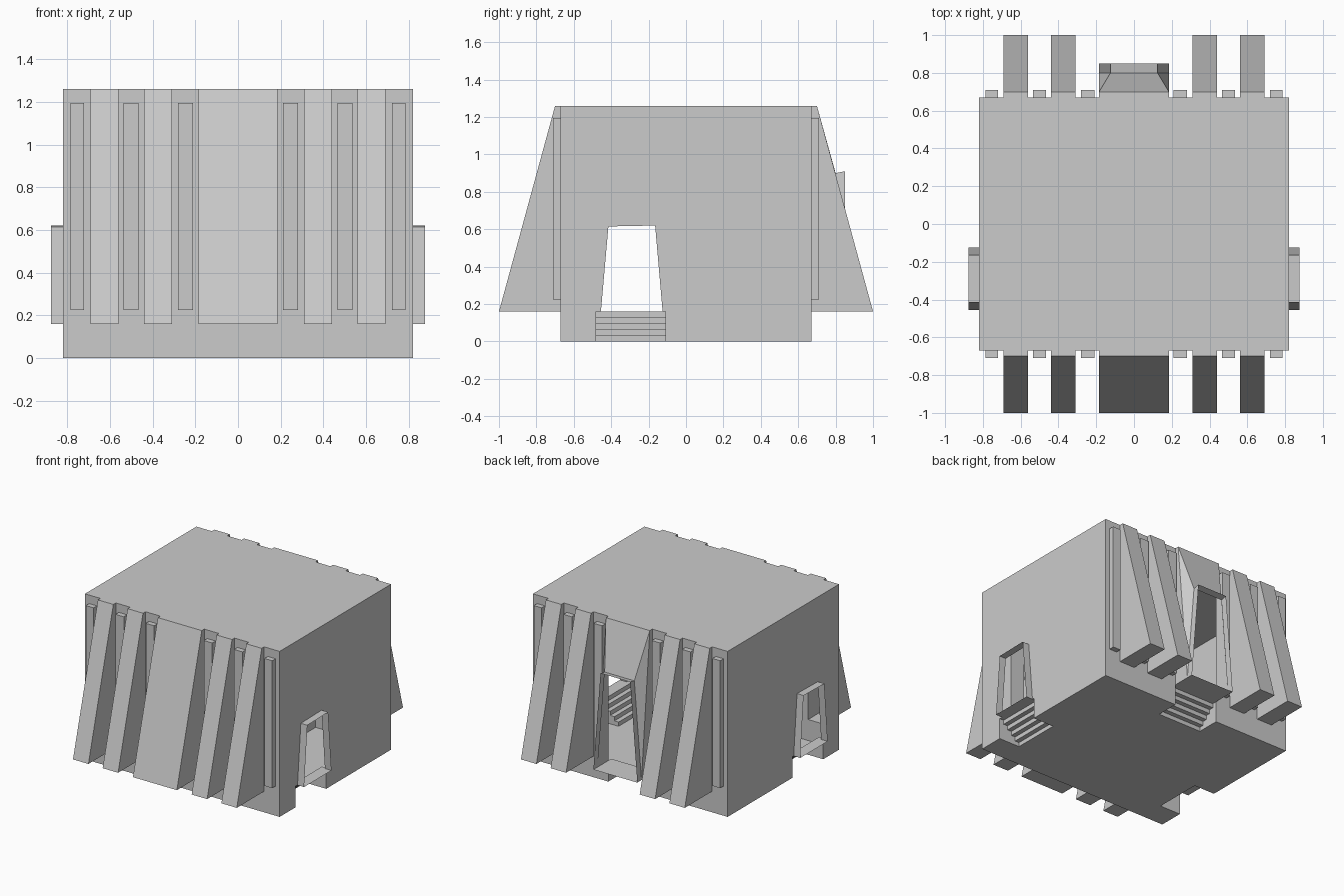
import bpy
import bmesh
from mathutils import Vector

cube = bpy.data.objects.get("Cube")
if cube:
    bpy.data.objects.remove(cube, do_unlink=True)

# Single plain stone colour
stone = bpy.data.materials.new("pale_grey_stone")
stone.use_nodes = True
GREY = (0.6, 0.6, 0.6, 1)
stone.diffuse_color = GREY
stone.node_tree.nodes["Principled BSDF"].inputs["Base Color"].default_value = GREY

# Main dimensions
W, D, H = 0.82, 0.67, 1.26      # half width, half depth, height of the hall
BASE = 0.16                     # plinth height, also the door sills
LIP, FOOT = 0.70, 1.0           # fin reach at roof and at foot
MID = 0.185                     # half width of the central bay
FINS = [(0.31, 0.44), (0.56, 0.69)]
BAYS = [(MID, 0.31), (0.44, 0.56), (0.69, W)]
STRIPS = [(0.21, 0.28), (0.465, 0.535), (0.72, 0.785)]
STEPS, TREAD = 5, 0.035
RUN = STEPS * TREAD
S0, S1 = -0.48, -0.11           # side stair limits along y


def sheet(name, polys, ref, inward=False, mirror=(False, False)):
    """Thin-walled part; faces point away from ref, or towards it."""
    bm = bmesh.new()
    for poly in polys:
        bm.faces.new([bm.verts.new(p) for p in poly])
    bm.normal_update()
    for f in bm.faces:
        away = f.normal.dot(f.calc_center_median() - Vector(ref)) > 0
        if away == inward:
            f.normal_flip()
    bmesh.ops.remove_doubles(bm, verts=bm.verts, dist=0.0005)
    mesh = bpy.data.meshes.new(name)
    bm.to_mesh(mesh)
    bm.free()
    mesh.materials.append(stone)
    obj = bpy.data.objects.new(name, mesh)
    bpy.context.collection.objects.link(obj)
    if any(mirror):
        mod = obj.modifiers.new("Mirror", 'MIRROR')
        mod.use_axis = (mirror[0], mirror[1], False)
    return obj


def panel(x0, x1, y, z0, z1):
    return [(x0, y, z0), (x1, y, z0), (x1, y, z1), (x0, y, z1)]


def loft(a, b):
    """Quads joining two closed outlines."""
    n = len(a)
    return [[a[i], a[(i + 1) % n], b[(i + 1) % n], b[i]] for i in range(n)]


def fin(name, x0, x1, mirror):
    """Sloping buttress, open towards the hall."""
    prof = [(-D, H), (-LIP, H), (-FOOT, BASE), (-D, BASE)]
    a = [(x0, y, z) for y, z in prof]
    b = [(x1, y, z) for y, z in prof]
    sheet(name, [a, b] + loft(a, b)[:3], ((x0 + x1) / 2, -D, 0.6), mirror=mirror)


def stair(name, to_world, a0, a1, mirror):
    """Steps from the sill down into the hall, seen from below outside."""
    prof = []
    for i in range(STEPS):
        z = BASE * (1 - i / STEPS)
        prof += [(i * TREAD, z), ((i + 1) * TREAD, z)]
    prof.append((RUN, 0))
    a = [to_world(a0, d, z) for d, z in prof]
    b = [to_world(a1, d, z) for d, z in prof]
    ends = [side + [to_world(s, 0, 0)] for side, s in ((a, a0), (b, a1))]
    sheet(name, loft(a, b)[:-1] + ends, to_world((a0 + a1) / 2, 0, 0),
          inward=True, mirror=mirror)


# Roof and floor
sheet("roof", [[(-W, -D, H), (W, -D, H), (W, D, H), (-W, D, H)]], (0, 0, 0))
half_floor = [(0, -D), (W, -D), (W, S0), (W - RUN, S0), (W - RUN, S1), (W, S1),
              (W, D), (MID, D), (MID, D - RUN), (0, D - RUN)]
sheet("floor", [[(x, y, 0) for x, y in half_floor]], (0, 0, 1), mirror=(True, False))

# Side walls with tapering doorways above the stair openings
door = [(-0.455, BASE), (-0.415, 0.615), (-0.165, 0.62), (-0.125, BASE)]
outline = ([(-D, 0), (S0, 0), (S0, BASE)] + door
           + [(S1, BASE), (S1, 0), (D, 0), (D, H), (-D, H)])
sheet("side_wall", [[(W, y, z) for y, z in outline]], (0, 0, 0.6), mirror=(True, False))
sheet("side_door_frame",
      loft([(W, y, z) for y, z in door], [(0.875, y, z) for y, z in door]),
      (0.85, -0.29, 0.4), mirror=(True, False))
stair("side_stair", lambda s, d, z: (W - d, s, z), S0, S1, (True, False))

# Plinths below the front and back walls
sheet("front_plinth", [panel(-W, W, -D, 0, BASE)], (0, 0, 0.1))
sheet("back_plinth", [panel(MID, W, D, 0, BASE)], (0, 0, 0.1), mirror=(True, False))

# Wall bays, raised strips and fins, repeated on front and back
for i, (x0, x1) in enumerate(BAYS):
    sheet(f"wall_bay_{i + 1}", [panel(x0, x1, -D, BASE, H)], (0, 0, 0.6),
          mirror=(True, True))
for i, (x0, x1) in enumerate(STRIPS):
    back = panel(x0, x1, -D, 0.225, 1.195)
    face = panel(x0, x1, -0.71, 0.225, 1.195)
    sheet(f"wall_strip_{i + 1}", loft(back, face) + [face],
          ((x0 + x1) / 2, -D, 0.7), mirror=(True, True))
for i, (x0, x1) in enumerate(FINS):
    fin(f"fin_{i + 1}", x0, x1, (True, True))
fin("front_central_fin", -MID, MID, (False, False))

# Back porch: a hood sloping down to a tapering doorway
DOOR_Y, DOOR_X, DOOR_Z = 0.80, 0.125, 0.90
hood = [[(-MID, LIP, H), (MID, LIP, H), (DOOR_X, DOOR_Y, DOOR_Z), (-DOOR_X, DOOR_Y, DOOR_Z)],
        [(-MID, D, H), (MID, D, H), (MID, LIP, H), (-MID, LIP, H)],
        [(-MID, D, BASE), (MID, D, BASE), (MID, DOOR_Y, BASE), (-MID, DOOR_Y, BASE)]]
for s in (-1, 1):
    hood.append([(s * MID, LIP, H), (s * DOOR_X, DOOR_Y, DOOR_Z), (s * MID, DOOR_Y, BASE)])
    hood.append([(s * MID, D, H), (s * MID, LIP, H), (s * MID, DOOR_Y, BASE), (s * MID, D, BASE)])
sheet("back_porch", hood, (0, D, 0.6))


def back_outline(y, top):
    return [(-MID, y, BASE), (-DOOR_X, y, top), (DOOR_X, y, top), (MID, y, BASE)]


sheet("back_door_frame", loft(back_outline(DOOR_Y, DOOR_Z), back_outline(0.85, 0.91)),
      (0, 0.825, 0.5))
stair("back_stair", lambda s, d, z: (s, D - d, z), -MID, MID, (False, False))
